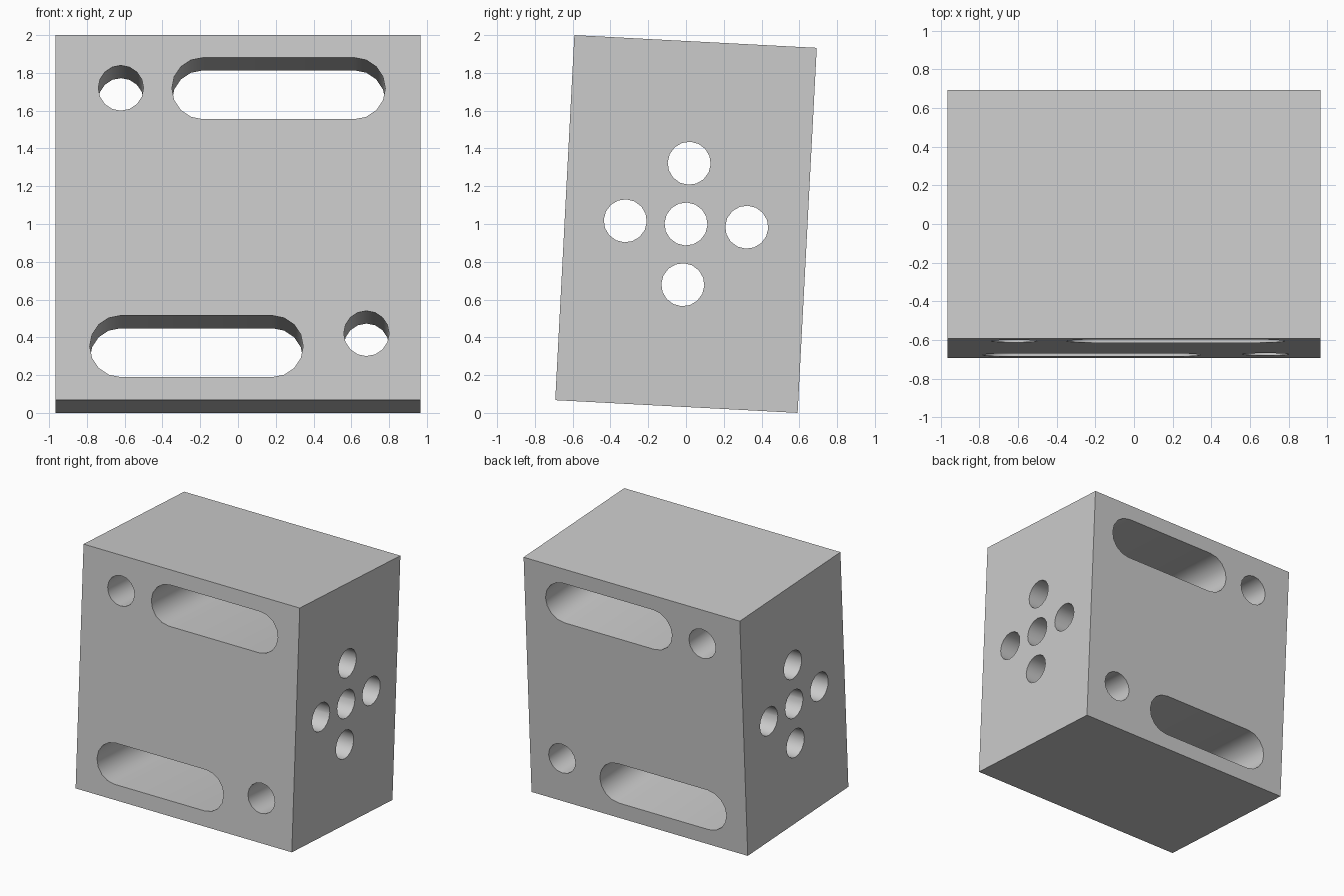
import bpy
import bmesh
import math
from mathutils import Matrix, Vector

cube = bpy.data.objects.get("Cube")
if cube:
    bpy.data.objects.remove(cube, do_unlink=True)

WIDTH, DEPTH, HEIGHT = 1.93, 1.285, 1.935
TILT = math.radians(-3)
HALF_STEPS = 8  # segments per half circle

grey = bpy.data.materials.new("light_grey")
grey.use_nodes = True
colour = (0.6, 0.6, 0.6, 1)
grey.diffuse_color = colour
grey.node_tree.nodes["Principled BSDF"].inputs["Base Color"].default_value = colour


def make_object(name, bm):
    bmesh.ops.recalc_face_normals(bm, faces=bm.faces)
    mesh = bpy.data.meshes.new(name)
    bm.to_mesh(mesh)
    bm.free()
    mesh.materials.append(grey)
    obj = bpy.data.objects.new(name, mesh)
    bpy.context.collection.objects.link(obj)
    return obj


def add_bore(bm, u, z, radius, half_length=0, sideways=False):
    """Add a round or slotted prism that runs through the block."""
    outline = []
    for end in (1, -1):
        steps = HALF_STEPS + 1 if half_length else HALF_STEPS
        for i in range(steps):
            a = math.pi * (i / HALF_STEPS - 0.5)
            outline.append((u + end * (half_length + radius * math.cos(a)),
                            z + end * radius * math.sin(a)))
    if sideways:
        verts = [bm.verts.new((-2, p, q)) for p, q in outline]
        travel = Vector((4, 0, 0))
    else:
        verts = [bm.verts.new((p, -2, q)) for p, q in outline]
        travel = Vector((0, 4, 0))
    face = bm.faces.new(verts)
    result = bmesh.ops.extrude_face_region(bm, geom=[face], use_keep_orig=True)
    moved = [g for g in result["geom"] if isinstance(g, bmesh.types.BMVert)]
    bmesh.ops.translate(bm, verts=moved, vec=travel)


# Solid block
bm = bmesh.new()
bmesh.ops.create_cube(bm, size=1, matrix=Matrix.Diagonal((WIDTH, DEPTH, HEIGHT, 1)))
block = make_object("drilled_block", bm)

# Slots and round holes from front to back, then a cross of holes side to side
bm = bmesh.new()
add_bore(bm, 0.215, 0.685, 0.163, half_length=0.402)
add_bore(bm, -0.22, -0.682, 0.163, half_length=0.402)
add_bore(bm, -0.62, 0.687, 0.12)
add_bore(bm, 0.68, -0.614, 0.12)
for y, z in ((0, 0), (1, 0), (-1, 0), (0, 1), (0, -1)):
    add_bore(bm, y * 0.322, z * 0.322, 0.114, sideways=True)
cutter = make_object("bore_cutter", bm)
cutter.hide_render = True

# Cut the bores and shade their walls smooth
cut = block.modifiers.new("bores", "BOOLEAN")
cut.operation = "DIFFERENCE"
cut.solver = "EXACT"
cut.object = cutter
bpy.ops.object.select_all(action="DESELECT")
block.select_set(True)
bpy.context.view_layer.objects.active = block
bpy.ops.object.modifier_apply(modifier=cut.name)
bpy.data.objects.remove(cutter, do_unlink=True)
bpy.ops.object.shade_smooth_by_angle(angle=math.radians(35))

# Lean the block back and stand it on the ground
block.rotation_euler.x = TILT
block.location.z = 1
